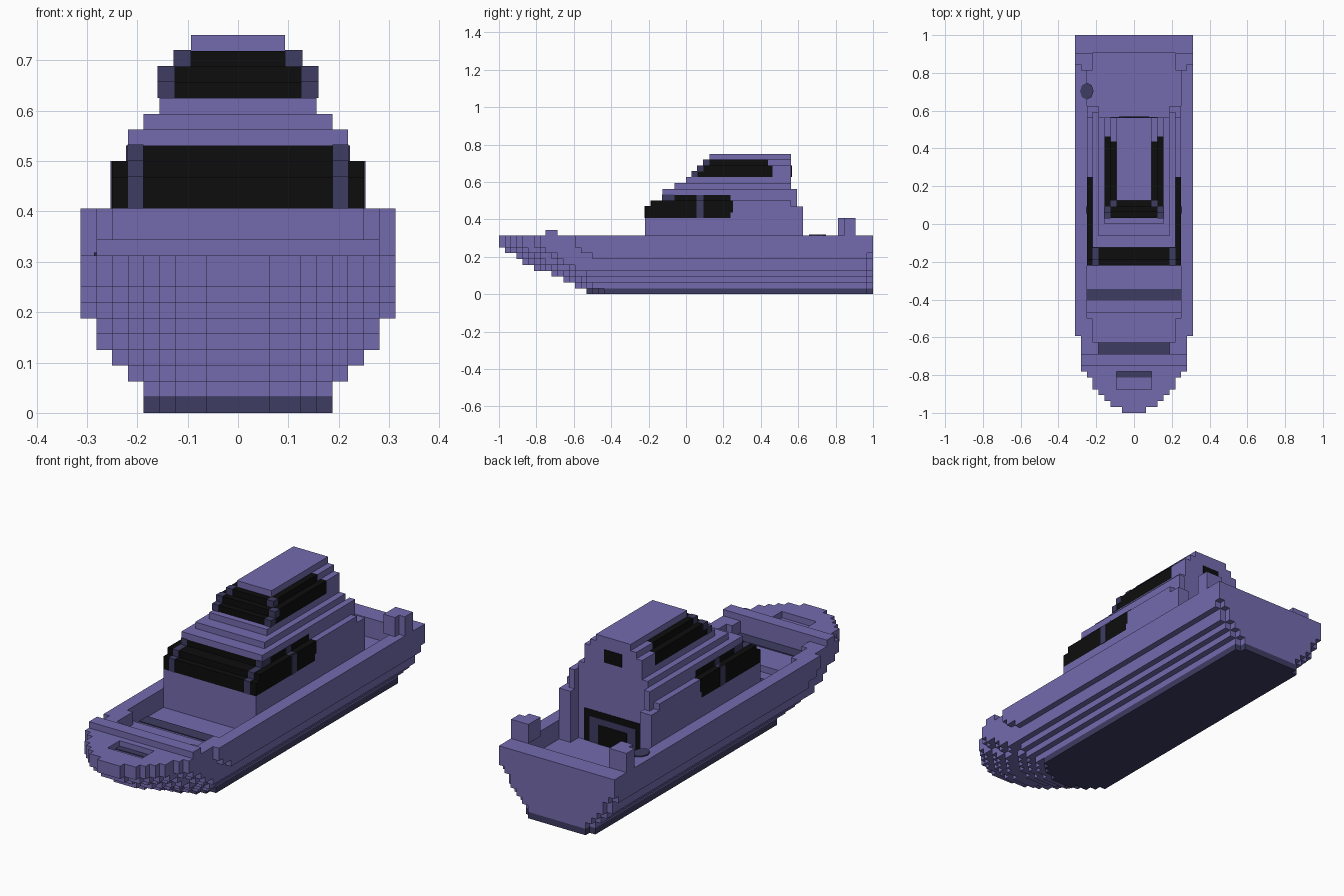
import bpy, bmesh, math
from mathutils import Matrix, Vector

if "Cube" in bpy.data.objects:
    bpy.data.objects.remove(bpy.data.objects["Cube"])

U = 1 / 32  # one block


def material(name, rgb):
    m = bpy.data.materials.new(name)
    m.use_nodes = True
    m.diffuse_color = (*rgb, 1)
    m.node_tree.nodes["Principled BSDF"].inputs["Base Color"].default_value = (*rgb, 1)
    return m


PURPLE = material("lavender_paint", (0.174, 0.147, 0.429))
DARK = material("dark_slate", (0.048, 0.045, 0.122))
BLACK = material("black_glass", (0.004, 0.004, 0.004))


class Part:
    """Collects boxes, given in block units, into one object."""

    def __init__(self, name, mat):
        self.name, self.mat, self.bm = name, mat, bmesh.new()

    def box(self, x0, x1, y0, y1, z0, z1):
        size = Vector((x1 - x0, y1 - y0, z1 - z0)) * U
        mid = Vector((x0 + x1, y0 + y1, z0 + z1)) * (U / 2)
        bmesh.ops.create_cube(self.bm, size=1,
                              matrix=Matrix.Translation(mid) @ Matrix.Diagonal((*size, 1)))

    def pair(self, x0, x1, *rest):
        self.box(x0, x1, *rest)
        self.box(-x1, -x0, *rest)

    def done(self):
        mesh = bpy.data.meshes.new(self.name)
        self.bm.to_mesh(mesh)
        self.bm.free()
        mesh.materials.append(self.mat)
        ob = bpy.data.objects.new(self.name, mesh)
        bpy.context.collection.objects.link(ob)
        return ob


# Hull: per layer, the bow tip and the half width amidships
TIPS = [-17, -19, -21, -23, -26, -28, -29, -31, -32, -32]
WIDTHS = [6, 6, 7, 8, 9, 9, 10, 10, 10, 10]
BOW = [(0, 2), (1, 4), (2, 5), (3, 6), (4, 7), (6, 8), (7, 9), (13, 10)]


def half_width(y, z):
    w = max(hw for step, hw in BOW if y - TIPS[z] >= step)
    w = min(w, WIDTHS[z])
    return w - 1 if y == 31 and z < 7 else w


def well(y, z):
    """Half width of the open deck inside the rails."""
    if z >= 7 and -15 <= y < 29:
        return 8
    if z >= 8 and -22 <= y < -15:
        return 6 if y < -20 else 7 if y < -16 else 8
    if z == 9 and -28 <= y < -25:
        return 3
    return 0


def build_layer(part, z):
    start = TIPS[z]
    for y in range(TIPS[z], 32):
        now = (half_width(y, z), well(y, z))
        if y == 31 or now != (half_width(y + 1, z), well(y + 1, z)):
            hw, inner = now
            if inner:
                part.pair(inner, hw, start, y + 1, z, z + 1)
            else:
                part.box(-hw, hw, start, y + 1, z, z + 1)
            start = y + 1


keel = Part("keel", DARK)
build_layer(keel, 0)
keel.done()
hull = Part("hull", PURPLE)
for z in range(1, 10):
    build_layer(hull, z)
hull.done()

# Bow crossbar and stern posts
bar = Part("bow_crossbar", PURPLE)
bar.box(-9, 9, -24, -22, 10, 11)
bar.done()
posts = Part("stern_posts", PURPLE)
posts.pair(7, 10, 27, 29, 10, 13)
posts.pair(7, 9, 26, 27, 10, 13)
posts.done()

# Dark deck strips
strips = Part("deck_strips", DARK)
strips.box(-8, 8, -13, -11, 7, 7.15)
strips.box(-6, 6, -22, -20, 8, 8.15)
strips.box(-3, 3, -26, -25, 9, 9.15)
strips.done()

# Small mooring pipe on one stern rail
bpy.ops.mesh.primitive_cylinder_add(vertices=8, radius=1.15 * U, depth=3.15 * U,
                                    location=(-8 * U, 22.5 * U, 8.6 * U))
pipe = bpy.context.object
pipe.name = "mooring_pipe"
pipe.scale.y = 1.25
pipe.data.materials.append(DARK)

# Cabin body, side wings and roof
cabin = Part("cabin", PURPLE)
cabin.box(-8, 8, -7, 18, 7, 13)
cabin.pair(6, 8, 18, 20, 7, 15)
cabin.pair(6, 7, 18, 19, 15, 18)
for z, hw, front in [(17, 7, -4), (18, 6, -2), (19, 5, 0), (23, 3, 4)]:
    cabin.box(-hw, hw, front, 18, z, z + 1)

# Window bands: layer, half width, front, end of the glass
glass = Part("window_bands", BLACK)
pillars = Part("window_pillars", DARK)
BANDS = [(13, 8, -7, 7.6), (14, 8, -7, 8), (15, 8, -6, 8), (16, 7, -4, 7.6),
         (20, 5, 1, 14.8), (21, 5, 2, 14.8), (22, 4, 3, 14)]
for z, hw, front, end in BANDS:
    glass.box(-hw, hw, front, end, z, z + 1)
    cabin.box(-hw, hw, end, 18, z, z + 1)
    if z < 20:
        pillars.pair(6, 7.02, front - 0.1, front + 2, z, z + 1.05)
        pillars.pair(hw - 1, hw + 0.1, 1.8, 3, z, z + 1)
    else:
        pillars.pair(hw - 1, hw + 0.1, front - 0.1, front + 1, z, z + 1.05)
cabin.done()
glass.done()
pillars.done()

# Rear door in nested plates, and small rear window
door = Part("rear_door_surround", BLACK)
door.box(-5, 5, 18, 18.08, 7, 12)
door.done()
frame = Part("rear_door_frame", DARK)
frame.box(-4, 4, 18.08, 18.16, 7, 11)
frame.done()
pane = Part("rear_door_glass", BLACK)
pane.box(-2.5, 2.5, 18.16, 18.24, 7, 10)
pane.done()
rear = Part("rear_window", BLACK)
rear.box(-1.5, 1.5, 18, 18.1, 20, 22)
rear.done()
